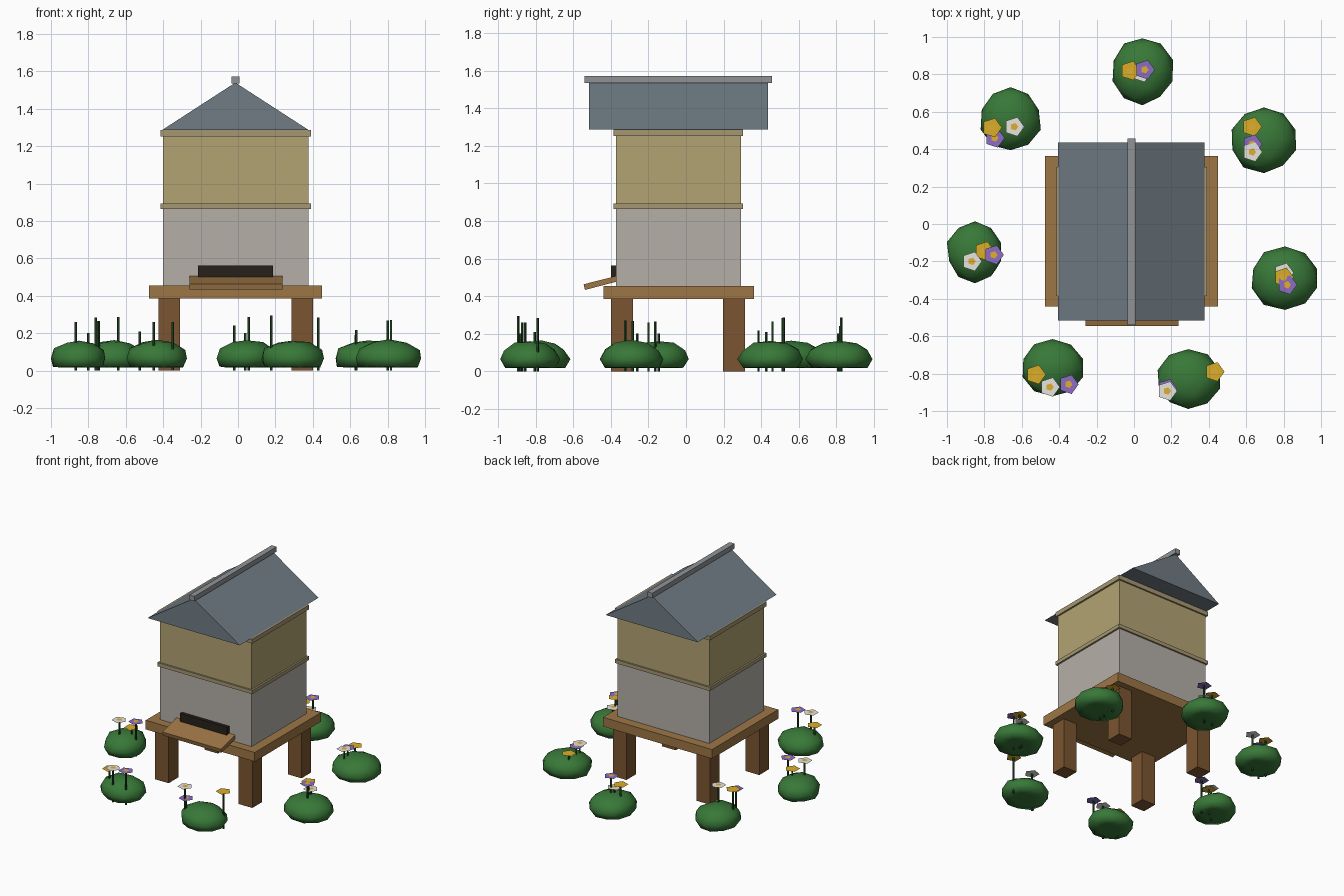
import bpy, bmesh, math, random
from mathutils import Vector

if "Cube" in bpy.data.objects:
    bpy.data.objects.remove(bpy.data.objects["Cube"])

random.seed(4)


def mat(name, r, g, b):
    m = bpy.data.materials.new(name)
    m.diffuse_color = (r, g, b, 1)
    m.use_nodes = True
    m.node_tree.nodes["Principled BSDF"].inputs["Base Color"].default_value = m.diffuse_color
    return m


WOOD = mat("wood", .34, .18, .06)
LEG = mat("dark_wood", .20, .09, .03)
PALE = mat("pale_paint", .46, .43, .39)
STRAW = mat("straw_paint", .45, .37, .17)
RIM = mat("rim_paint", .38, .31, .17)
SLATE = mat("slate", .16, .20, .23)
METAL = mat("ridge_metal", .28, .29, .30)
DARK = mat("dark_opening", .02, .015, .01)
GREEN = mat("leaf", .04, .19, .04)
STEM = mat("stem", .02, .07, .02)
YELLOW = mat("yellow_petal", .70, .42, .02)
WHITE = mat("white_petal", .80, .78, .74)
PURPLE = mat("purple_petal", .26, .15, .55)
GOLD = mat("flower_centre", .75, .42, .03)


def finish(name, bm, m):
    bmesh.ops.recalc_face_normals(bm, faces=bm.faces)
    me = bpy.data.meshes.new(name)
    bm.to_mesh(me)
    bm.free()
    me.materials.append(m)
    ob = bpy.data.objects.new(name, me)
    bpy.context.collection.objects.link(ob)
    return ob


def box(name, x0, x1, y0, y1, z0, z1, m):
    bm = bmesh.new()
    bmesh.ops.create_cube(bm, size=1)
    for v in bm.verts:
        v.co = ((x0 + x1) / 2 + v.co.x * (x1 - x0),
                (y0 + y1) / 2 + v.co.y * (y1 - y0),
                (z0 + z1) / 2 + v.co.z * (z1 - z0))
    return finish(name, bm, m)


def extrude(name, pts, offset, m):
    """Closed prism from a profile of 3D points."""
    bm = bmesh.new()
    f = bm.faces.new([bm.verts.new(p) for p in pts])
    new = bmesh.ops.extrude_face_region(bm, geom=[f], use_keep_orig=True)["geom"]
    bmesh.ops.translate(bm, vec=Vector(offset),
                        verts=[g for g in new if isinstance(g, bmesh.types.BMVert)])
    return finish(name, bm, m)


# Stand
box("stand_top", -.475, .45, -.44, .363, .385, .455, WOOD)
for sx, x in (("left", -.425), ("right", .285)):
    for sy, y in (("front", -.398), ("back", .198)):
        box(f"{sy}_{sx}_leg", x, x + .115, y, y + .117, 0, .385, LEG)

# Hive boxes with rims
box("lower_box", -.402, .377, -.373, .292, .455, .865, PALE)
box("upper_box", -.402, .377, -.373, .292, .885, 1.26, STRAW)
box("middle_rim", -.415, .39, -.385, .304, .865, .893, RIM)
box("top_rim", -.415, .39, -.385, .304, 1.253, 1.287, RIM)

# Gabled roof and ridge cap
extrude("roof", [(-.405, -.517, 1.287), (.377, -.517, 1.287), (-.014, -.517, 1.54)],
        (0, .953, 0), SLATE)
box("ridge_cap", -.035, .008, -.54, .458, 1.535, 1.572, METAL)

# Entrance slot and sloping landing board
box("entrance", -.213, .187, -.399, -.37, .495, .562, DARK)
extrude("landing_board", [(-.26, -.538, .433), (-.26, -.545, .463),
                          (-.26, -.365, .509), (-.26, -.358, .480)],
        (.497, 0, 0), WOOD)

# Low bushes: centre x, y and radii x, y
bushes = [(.045, .82, .167, .18), (-.66, .56, .165, .173), (-.85, -.15, .152, .165),
          (-.435, -.77, .165, .153), (.29, -.83, .173, .16),
          (.807, -.29, .187, .17), (.695, .45, .18, .177)]
for i, (x, y, rx, ry) in enumerate(bushes, 1):
    bm = bmesh.new()
    bmesh.ops.create_icosphere(bm, subdivisions=2, radius=1)
    for v in bm.verts:
        k = random.uniform(.95, 1.04)
        v.co = (x + v.co.x * rx * k, y + v.co.y * ry * k,
                max(.018, .065 + v.co.z * .1 * k))
    for f in bm.faces:
        f.smooth = True
    finish(f"bush_{i}", bm, GREEN)


def disc(name, x, y, z, r, n, m):
    bm = bmesh.new()
    bm.faces.new([bm.verts.new((x + r * math.cos(a), y + r * math.sin(a), z))
                  for a in (2 * math.pi * k / n for k in range(n))])
    me = bpy.data.meshes.new(name)
    finish(name, bm, m)


# Flowers: x, y, height, petal colour
flowers = [(-.02, .82, .24, YELLOW), (.057, .825, .287, PURPLE), (.04, .81, .2, WHITE),
           (-.76, .515, .285, YELLOW), (-.64, .52, .287, WHITE), (-.745, .46, .265, PURPLE),
           (-.867, -.2, .26, WHITE), (-.8, -.145, .2, YELLOW), (-.75, -.165, .265, PURPLE),
           (-.525, -.805, .21, YELLOW), (-.45, -.872, .26, WHITE), (-.35, -.857, .26, PURPLE),
           (.177, -.893, .295, WHITE), (.177, -.88, .2, PURPLE), (.43, -.79, .285, YELLOW),
           (.8, -.26, .2, WHITE), (.8, -.285, .268, YELLOW), (.818, -.325, .27, PURPLE),
           (.63, .52, .19, YELLOW), (.632, .427, .21, PURPLE), (.632, .385, .216, WHITE)]
for i, (x, y, h, m) in enumerate(flowers, 1):
    bm = bmesh.new()
    bmesh.ops.create_cone(bm, cap_ends=True, segments=5, radius1=.007, radius2=.007, depth=h)
    bmesh.ops.translate(bm, vec=(x, y, h / 2), verts=bm.verts)
    finish(f"stem_{i}", bm, STEM)
    disc(f"petals_{i}", x, y, h + .001, .054, 5, m)
    disc(f"flower_centre_{i}", x, y, h + .004, .021, 5, GOLD)
